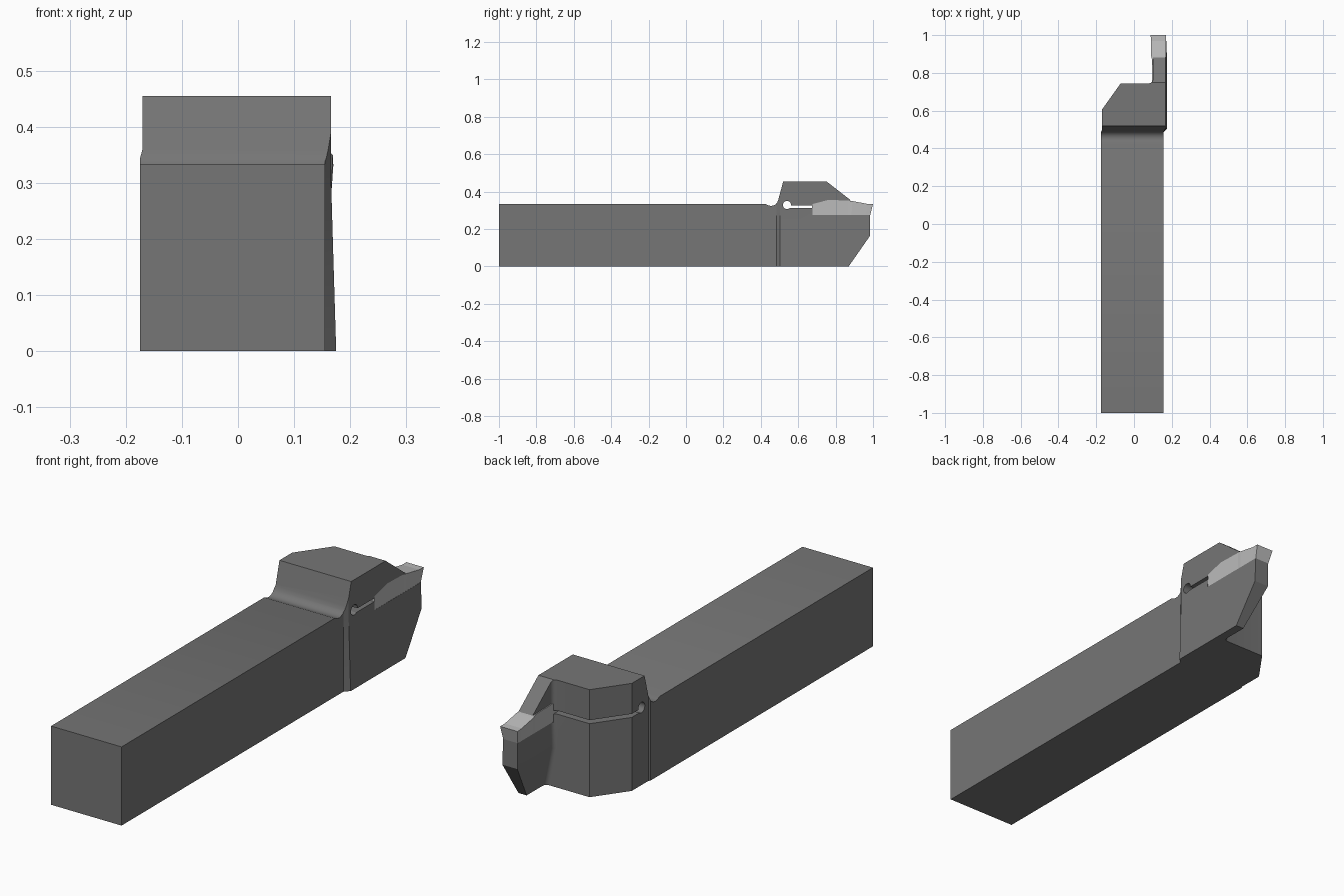
import bpy, bmesh, math

if "Cube" in bpy.data.objects:
    bpy.data.objects.remove(bpy.data.objects["Cube"])


def loft(name, rings, color=None):
    """Closed solid through rings of equal point count."""
    bm = bmesh.new()
    vs = [[bm.verts.new(p) for p in r] for r in rings]
    n = len(rings[0])
    for a, b in zip(vs, vs[1:]):
        for i in range(n):
            j = (i + 1) % n
            bm.faces.new((a[i], a[j], b[j], b[i]))
    bm.faces.new(vs[0])
    bm.faces.new(vs[-1])
    bmesh.ops.recalc_face_normals(bm, faces=bm.faces)
    me = bpy.data.meshes.new(name)
    bm.to_mesh(me)
    bm.free()
    ob = bpy.data.objects.new(name, me)
    bpy.context.collection.objects.link(ob)
    if color:
        mat = bpy.data.materials.new(name + "_grey")
        mat.diffuse_color = (*color, 1)
        mat.use_nodes = True
        mat.node_tree.nodes["Principled BSDF"].inputs["Base Color"].default_value = mat.diffuse_color
        me.materials.append(mat)
    return ob


def prism(name, profile, x0, x1, color=None):
    """Side profile (y, z) extruded across x."""
    return loft(name, [[(x, y, z) for y, z in profile] for x in (x0, x1)], color)


def activate(ob):
    bpy.ops.object.select_all(action='DESELECT')
    ob.select_set(True)
    bpy.context.view_layer.objects.active = ob


def boolean(ob, cutter, op):
    m = ob.modifiers.new(op, 'BOOLEAN')
    m.operation, m.solver, m.object = op, 'EXACT', cutter
    activate(ob)
    bpy.ops.object.modifier_apply(modifier=m.name)
    bpy.data.objects.remove(cutter)


# Side outline with the clamping slot and its relief hole
cy, cz, r = 0.54, 0.328, 0.022
a0, a1 = math.asin((0.311 - cz) / r), math.asin((0.326 - cz) / r)
hole = []
for i in range(19):
    a = a0 - (2 * math.pi - (a1 - a0)) * i / 18
    hole.append((cy + r * math.cos(a), cz + r * math.sin(a)))
side = [(-1, 0), (0.87, 0), (0.985, 0.165), (0.985, 0.311)] + hole + [
    (0.916, 0.326), (0.75, 0.455), (0.52, 0.455),
    (0.494, 0.358), (0.488, 0.342), (0.479, 0.331), (0.467, 0.325),
    (0.454, 0.323), (0.441, 0.326), (0.425, 0.333), (-1, 0.333)]
holder = prism("tool_holder", side, -0.3, 0.3, (0.18, 0.18, 0.18))


# Plan outline: shank, chamfered head, filleted thin blade
def plan(z, right, inner):
    R = 0.02
    fillet = [(inner - R + R * math.sin(t), 0.765 - R * math.cos(t))
              for t in (math.radians(15 * i) for i in range(7))]
    fillet = [(x, y) for x, y in fillet]
    pts = [(-0.175, -1.1), (0.155, -1.1), (0.155, 0.485), (right, 0.503),
           (right, 1.1), (inner, 1.1)] + fillet[::-1] + [
           (-0.07, 0.745), (-0.17, 0.605), (-0.17, 0.495), (-0.175, 0.488)]
    return [(x, y, z) for x, y in pts]


footprint = loft("footprint", [plan(-0.05, 0.1765, 0.148), plan(0.165, 0.170, 0.1),
                               plan(0.3, 0.166, 0.1), plan(0.6, 0.166, 0.1)])
boolean(holder, footprint, 'INTERSECT')

# Pocket for the insert, only on the blade side
pocket = prism("pocket", [(0.675, 0.275), (1.1, 0.275), (1.1, 0.352), (0.87, 0.352),
                          (0.76, 0.355), (0.675, 0.333)], 0.094, 0.3)
boolean(holder, pocket, 'DIFFERENCE')

# Cutting insert: wider at the tip, undercut below the edge
stations = [  # y bottom, y top, z top, x inner, x outer
    (0.675, 0.675, 0.333, 0.096, 0.166), (0.76, 0.76, 0.355, 0.096, 0.166),
    (0.87, 0.87, 0.352, 0.096, 0.166), (0.885, 0.89, 0.349, 0.09, 0.169),
    (0.96, 0.97, 0.334, 0.09, 0.169), (0.985, 1.0, 0.333, 0.088, 0.17)]
insert = loft("cutting_insert",
              [[(0.098, yb, 0.275), (0.166, yb, 0.275), (xo, yt, zt), (xi, yt, zt)]
               for yb, yt, zt, xi, xo in stations], (0.5, 0.5, 0.5))

# Smooth only the small fillets and the hole
activate(holder)
bpy.ops.object.shade_smooth_by_angle(angle=math.radians(28))
